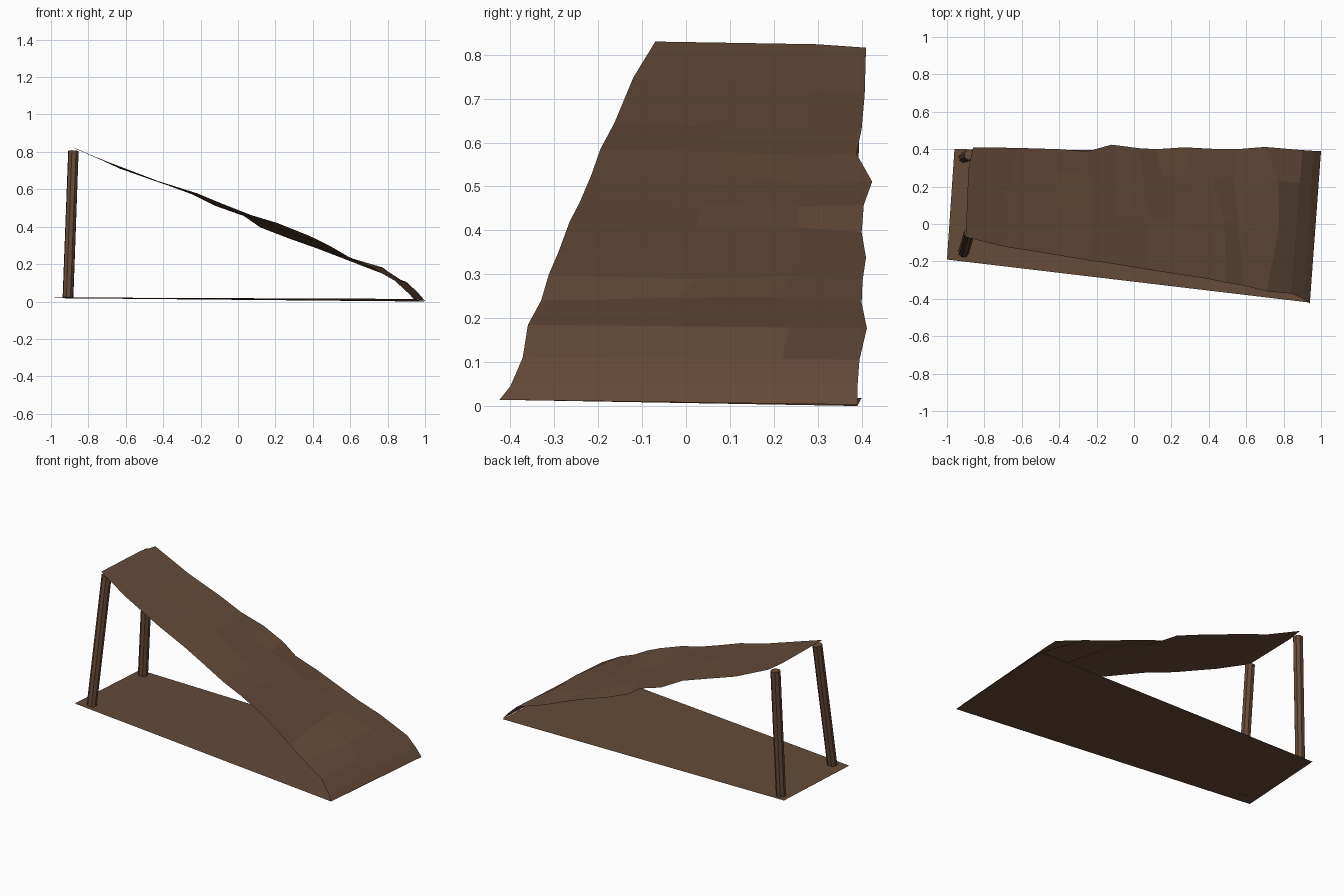
import bpy
import random
from mathutils import Vector

if "Cube" in bpy.data.objects:
    bpy.data.objects.remove(bpy.data.objects["Cube"])

random.seed(4)
hide = bpy.data.materials.new("brown_hide")
hide.diffuse_color = (0.13, 0.07, 0.04, 1)
hide.use_nodes = True
hide.node_tree.nodes["Principled BSDF"].inputs["Base Color"].default_value = hide.diffuse_color


def make_object(name, verts, faces):
    mesh = bpy.data.meshes.new(name)
    mesh.from_pydata(verts, [], faces)
    mesh.materials.append(hide)
    obj = bpy.data.objects.new(name, mesh)
    bpy.context.collection.objects.link(obj)
    return obj


# Ground sheet
make_object("ground_sheet",
            [(-1, -.19, .022), (.94, -.42, .014), (1, .39, 0), (-.96, .40, .018)],
            [(0, 1, 2, 3)])

# Sloping cover: matching points along its front and back edges, low to high
front = [(.94, -.425, .014), (.91, -.40, .045), (.84, -.372, .11), (.71, -.36, .185),
         (.59, -.33, .24), (.49, -.313, .298), (.38, -.29, .352), (.21, -.265, .42),
         (.07, -.243, .462), (-.09, -.216, .525), (-.24, -.195, .585),
         (-.43, -.163, .645), (-.70, -.12, .748), (-.90, -.07, .83)]
back = [(1, .39, .003), (.96, .391, .05), (.90, .395, .105), (.70, .412, .177),
        (.55, .40, .235), (.42, .402, .285), (.27, .41, .338), (.12, .40, .396),
        (.03, .405, .458), (-.12, .424, .511), (-.25, .388, .575),
        (-.40, .40, .63), (-.63, .407, .71), (-.86, .41, .816)]
columns = (0, .45, .77, 1)
verts = []
for r, (f, b) in enumerate(zip(front, back)):
    f, b = Vector(f), Vector(b)
    for t in columns:
        p = f.lerp(b, t)
        if 0 < t < 1 and r > 2:
            if r == 3:
                # Fold where the slope steepens towards the ground
                p += Vector((.07, 0, 0))
            elif r < 13:
                dx = random.uniform(-.03, .03)
                p += Vector((dx, random.uniform(-.02, .02),
                             -.41 * dx + random.uniform(-.003, .01)))
            else:
                p += Vector((-.02 * t, 0, .006 * t))
        verts.append(p)
n = len(columns)
faces = [(r * n + c, r * n + c + 1, (r + 1) * n + c + 1, (r + 1) * n + c)
         for r in range(len(front) - 1) for c in range(n - 1)]
make_object("sloping_cover", verts, faces)


# Leaning octagonal poles
def pole(name, bottom, top, radius=.029):
    bottom, top = Vector(bottom), Vector(top)
    axis = top - bottom
    bpy.ops.mesh.primitive_cylinder_add(
        vertices=8, radius=radius, depth=axis.length, location=(bottom + top) / 2,
        rotation=axis.to_track_quat('Z', 'Y').to_euler())
    obj = bpy.context.object
    obj.name = name
    obj.data.materials.append(hide)


pole("front_pole", (-.91, -.15, .02), (-.88, -.045, .805))
pole("back_pole", (-.908, .355, .02), (-.88, .37, .80))
